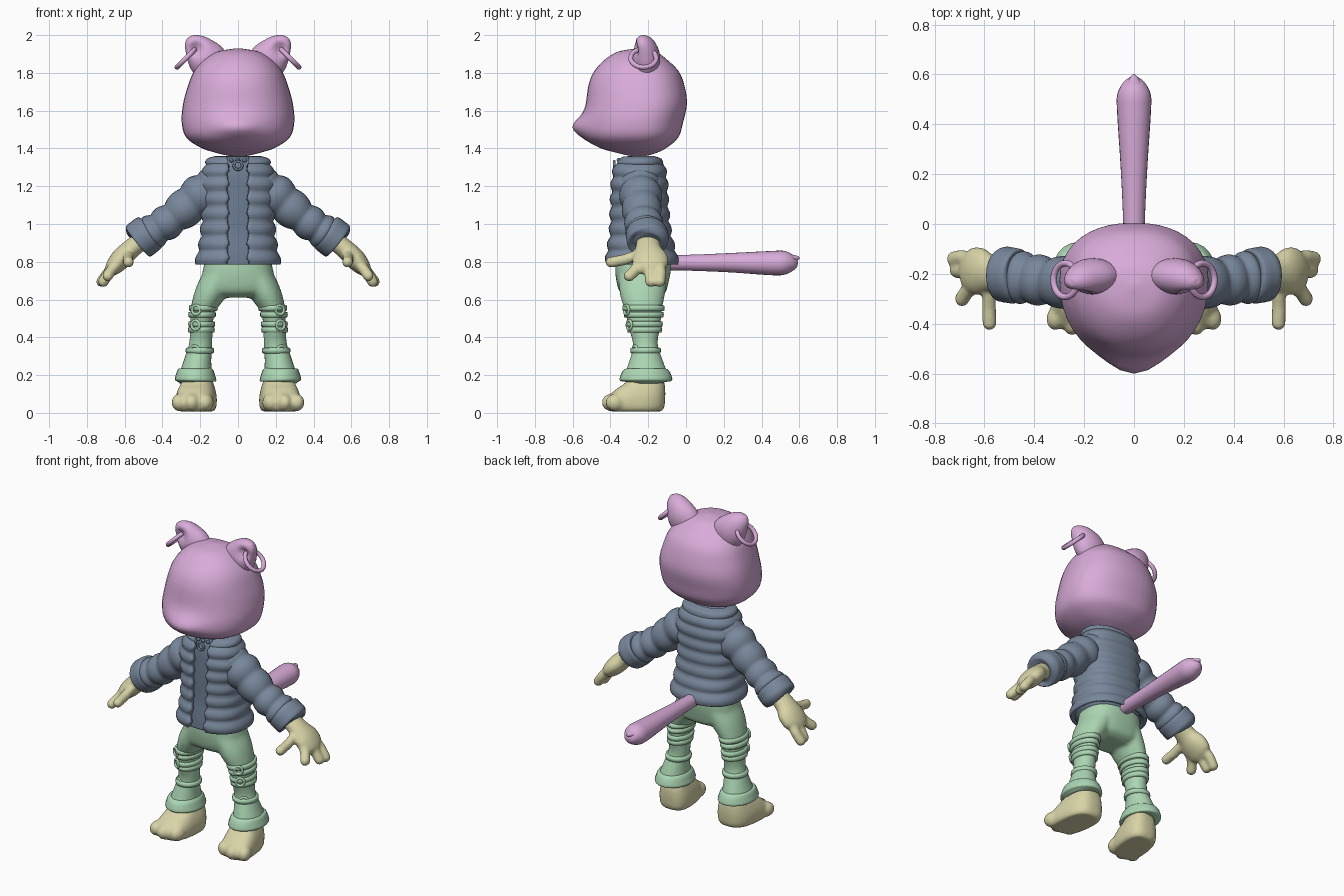
import bpy, bmesh, math
from mathutils import Vector

cube = bpy.data.objects.get("Cube")
if cube:
    bpy.data.objects.remove(cube)


def material(name, rgb):
    m = bpy.data.materials.new(name)
    m.use_nodes = True
    m.diffuse_color = (*rgb, 1)
    m.node_tree.nodes["Principled BSDF"].inputs["Base Color"].default_value = (*rgb, 1)
    return m


PINK = material("pink", (0.69, 0.41, 0.69))
SLATE = material("slate blue", (0.19, 0.245, 0.33))
DARK = material("dark slate", (0.15, 0.2, 0.28))
GREEN = material("soft green", (0.41, 0.67, 0.45))
CREAM = material("cream", (0.685, 0.66, 0.39))


def spline(rows, n=6):
    """Smooth in-between rows through the given rows."""
    out = []
    for i in range(len(rows) - 1):
        p = [rows[max(0, min(len(rows) - 1, i + k))] for k in (-1, 0, 1, 2)]
        for s in range(n):
            t = s / n
            out.append(tuple(
                b + 0.5 * t * (c - a + t * (2 * a - 5 * b + 4 * c - d + t * (3 * (b - c) + d - a)))
                for a, b, c, d in zip(*p)))
    return out + [rows[-1]]


def loft(bm, rings, closed=True):
    loops = [[bm.verts.new(p) for p in r] for r in rings]
    n = len(loops[0])
    for a, b in zip(loops, loops[1:]):
        for i in range(n if closed else n - 1):
            j = (i + 1) % n
            bm.faces.new((a[i], a[j], b[j], b[i]))
    if closed:
        bm.faces.new(loops[0][::-1])
        bm.faces.new(loops[-1])


def tube(bm, rows, ref=(0, 1, 0), n=6, puff=0, puffs=1):
    """Rows are x, y, z, radius along ref, radius across it."""
    rows = spline(rows, n)
    rings = []
    for k, r in enumerate(rows):
        lo, hi = rows[max(k - 1, 0)], rows[min(k + 1, len(rows) - 1)]
        t = (Vector(hi[:3]) - Vector(lo[:3])).normalized()
        u = Vector(ref)
        u = (u - t * u.dot(t)).normalized()
        v = t.cross(u)
        e = puff * abs(math.sin(math.pi * puffs * k / (len(rows) - 1)))
        rings.append([Vector(r[:3]) + u * (r[3] + e) * math.cos(a) + v * (r[4] + e) * math.sin(a)
                      for a in (math.tau * i / 24 for i in range(24))])
    loft(bm, rings)


def stack(bm, rows, cx=0, power=2.2, bias=0.5, puff=0, gap=0, n=6, seg=40):
    """Rows are z, half width, back y, front y."""
    rings = []
    for z, w, yb, yf in spline(rows, n):
        e = puff * abs(math.sin(math.pi * z / 0.078))
        ym = yb * (1 - bias) + yf * bias
        g = 0
        if gap:
            g = math.asin(min(0.9, ((gap + 0.006 * math.cos(z * 80)) / w) ** (power / 2)))
        ring = []
        for i in range(seg):
            a = -math.pi / 2 + g + (math.tau - 2 * g) * i / (seg - 1 if gap else seg)
            c, s = math.cos(a), math.sin(a)
            c = math.copysign(abs(c) ** (2 / power), c)
            s = math.copysign(abs(s) ** (2 / power), s)
            depth = (yb - ym if s > 0 else ym - yf) + e
            ring.append((cx + (w + e) * c, ym + depth * s, z))
        rings.append(ring)
    loft(bm, rings, not gap)


def ball(bm, at, size):
    made = bmesh.ops.create_uvsphere(bm, u_segments=16, v_segments=10, radius=1)["verts"]
    for v in made:
        v.co = Vector(at) + Vector(c * s for c, s in zip(v.co, size))


def finish(name, bm, mat, mirror=False, fuse=0):
    bmesh.ops.recalc_face_normals(bm, faces=bm.faces)
    mesh = bpy.data.meshes.new(name)
    bm.to_mesh(mesh)
    bm.free()
    mesh.materials.append(mat)
    for p in mesh.polygons:
        p.use_smooth = True
    ob = bpy.data.objects.new(name, mesh)
    bpy.context.collection.objects.link(ob)
    if mirror:
        ob.modifiers.new("mirror", "MIRROR").use_mirror_merge = False
    if fuse:
        r = ob.modifiers.new("fuse", "REMESH")
        r.mode, r.voxel_size, r.use_smooth_shade = "VOXEL", fuse, True
        s = ob.modifiers.new("soften", "SMOOTH")
        s.factor, s.iterations = 0.5, 4
    return ob


def ring(name, at, radius, thick, mat, rot, mirror=False):
    bpy.ops.mesh.primitive_torus_add(major_radius=radius, minor_radius=thick,
                                     major_segments=28, minor_segments=10)
    ob = bpy.context.object
    ob.name = name
    bpy.ops.object.shade_smooth()
    ob.data.materials.append(mat)
    for v in ob.data.vertices:
        p = Vector(v.co)
        p.rotate(rot)
        v.co = p + Vector(at)
    if mirror:
        ob.modifiers.new("mirror", "MIRROR").use_mirror_merge = False


def euler(x, y, z):
    from mathutils import Euler
    return Euler((x, y, z))


# Head with a soft snout
bm = bmesh.new()
stack(bm, [(1.355, .02, -.23, -.27), (1.375, .11, -.16, -.36), (1.405, .2, -.1, -.46),
           (1.46, .275, -.04, -.535), (1.54, .298, -.015, -.545), (1.64, .29, .005, -.53),
           (1.74, .262, -.01, -.515), (1.81, .232, -.04, -.485), (1.87, .18, -.1, -.43),
           (1.912, .11, -.16, -.36), (1.93, .01, -.24, -.26)], bias=0.4)
for v in bm.verts:
    if v.co.y < -0.3:
        v.co.y -= 0.055 * math.exp(-(v.co.x / 0.12) ** 2 - ((v.co.z - 1.515) / 0.055) ** 2)
finish("head", bm, PINK)

# Ears, hollowed toward the front, with hoops
bm = bmesh.new()
tube(bm, [(.12, -.21, 1.82, .065, .1), (.17, -.21, 1.88, .073, .1), (.21, -.22, 1.93, .065, .078),
          (.24, -.23, 1.965, .045, .052), (.255, -.235, 1.985, .02, .025), (.258, -.236, 1.99, .003, .003)])
for v in bm.verts:
    d = v.co - Vector((.225, -.29, 1.925))
    v.co.y += 0.04 * math.exp(-d.length_squared / 0.0014)
finish("ears", bm, PINK, mirror=True)
ring("ear_hoops", (.275, -.225, 1.878), .068, .013, PINK, euler(0, math.pi / 4, 0), True)

# Quilted open jacket
body = [(.785, .222, -.045, -.42), (.85, .205, -.06, -.415), (.95, .19, -.085, -.4),
        (1.08, .185, -.1, -.395), (1.19, .195, -.105, -.39), (1.26, .185, -.11, -.385),
        (1.31, .165, -.125, -.37), (1.345, .145, -.15, -.345), (1.358, .11, -.18, -.32)]
bm = bmesh.new()
stack(bm, body, power=2.4, puff=0.014, gap=0.052, n=8, seg=56)
jacket = finish("jacket", bm, SLATE)
wall = jacket.modifiers.new("thickness", "SOLIDIFY")
wall.thickness, wall.offset = 0.03, -1

# Shirt, collar band, zip pull
bm = bmesh.new()
stack(bm, [(z, w - .025, b - .025, f + .018) for z, w, b, f in body], power=2.4)
finish("shirt", bm, DARK)
bm = bmesh.new()
stack(bm, [(1.29, .12, -.13, -.35), (1.315, .17, -.12, -.37), (1.345, .165, -.13, -.355),
           (1.36, .12, -.17, -.31)], gap=0.05)
finish("collar", bm, SLATE)
ring("zip_pull", (0, -.38, 1.31), .022, .007, DARK, euler(math.pi / 2, 0, 0))
bm = bmesh.new()
for x in (-.035, 0, .035):
    ball(bm, (x, -.355, 1.338), (.012, .012, .012))
finish("neck_studs", bm, DARK)

# Puffy sleeves and thick cuffs
bm = bmesh.new()
tube(bm, [(.1, -.245, 1.22, .095, .085), (.2, -.24, 1.15, .1, .1), (.34, -.23, 1.035, .088, .082),
          (.45, -.215, .96, .093, .08), (.5, -.21, .93, .09, .08)], n=12, puff=0.014, puffs=6)
tube(bm, [(.455, -.21, .965, .075, .07), (.465, -.21, .957, .107, .1), (.5, -.205, .93, .112, .105),
          (.53, -.2, .907, .107, .1), (.538, -.2, .9, .07, .065)])
finish("sleeves", bm, SLATE, mirror=True)

# Hands
bm = bmesh.new()
tube(bm, [(.5, -.2, .92, .06, .05), (.57, -.2, .865, .07, .052), (.62, -.19, .815, .095, .055),
          (.66, -.185, .77, .085, .045), (.68, -.18, .745, .04, .03)])
for path in ([(.64, -.145, .8), (.69, -.135, .74), (.722, -.14, .695)],
             [(.64, -.19, .8), (.685, -.19, .74), (.712, -.185, .695)],
             [(.63, -.24, .8), (.67, -.27, .755), (.69, -.3, .725)],
             [(.58, -.24, .84), (.582, -.33, .81), (.58, -.395, .798)]):
    for a, b in zip(path, path[1:]):
        for k in range(6):
            p = Vector(a).lerp(Vector(b), k / 5)
            ball(bm, p, (.029, .032, .029))
finish("hands", bm, CREAM, mirror=True, fuse=0.009)

# Trousers: hips and tapering legs
leg = [(.1, -.23, .72, .13, .085), (.15, -.23, .63, .12, .08), (.185, -.225, .55, .1, .065),
       (.193, -.22, .46, .085, .06), (.198, -.215, .36, .066, .062), (.212, -.212, .28, .088, .072),
       (.225, -.21, .19, .12, .09)]
bm = bmesh.new()
stack(bm, [(.85, .165, -.08, -.37), (.76, .185, -.08, -.375), (.68, .2, -.095, -.365),
           (.635, .18, -.11, -.345), (.61, .12, -.15, -.3)], power=2.5)
for side in (1, -1):
    tube(bm, [(side * r[0], *r[1:]) for r in leg])
finish("trousers", bm, GREEN, fuse=0.012)

# Trouser cuffs and leg straps
bm = bmesh.new()
tube(bm, [(.225, -.212, .165, .09, .07), (.225, -.212, .17, .136, .108), (.224, -.212, .2, .134, .104),
          (.222, -.212, .23, .115, .092), (.222, -.212, .238, .08, .07)])
finish("trouser_cuffs", bm, GREEN, mirror=True)
bm = bmesh.new()
samples = spline(leg, 20)
for z in (.555, .52, .47, .44, .33):
    x, y, _, a, b = min(samples, key=lambda r: abs(r[2] - z))
    tube(bm, [(x, y, z + h, a + e, b + e) for h, e in
              ((-.015, -.01), (-.013, .009), (.013, .009), (.015, -.01))], n=2)
finish("leg_straps", bm, GREEN, mirror=True)

# Strap buckles and waist buttons
for z, x, y in ((.545, .222, -.315), (.465, .225, -.3), (.33, .23, -.27)):
    ring("strap_buckle", (x, y, z), .024, .008, GREEN, euler(math.pi / 2, 0, .5), True)
bm = bmesh.new()
for x, r in ((0, .017), (-.05, .009), (.05, .009)):
    ball(bm, (x, -.376, .808), (r, .01, r))
finish("waist_buttons", bm, GREEN)

# Feet with blunt toes, turned outward
bm = bmesh.new()
stack(bm, [(.008, .09, -.13, -.4), (.03, .103, -.115, -.42), (.08, .105, -.11, -.415),
           (.125, .095, -.11, -.37), (.16, .082, -.115, -.32), (.2, .07, -.13, -.29)],
      cx=.22, power=2.8)
for x, y in ((.155, -.375), (.225, -.395), (.295, -.375)):
    ball(bm, (x, y, .055), (.042, .052, .047))
for v in bm.verts:
    v.co.x += 0.12 * (-0.25 - v.co.y)
finish("feet", bm, CREAM, mirror=True, fuse=0.011)

# Tail with a small upturned tip
bm = bmesh.new()
tube(bm, [(0, -.12, .795, .042, .04), (0, .05, .795, .045, .043), (0, .25, .795, .055, .052),
          (0, .45, .793, .068, .064), (0, .52, .795, .067, .063), (0, .565, .798, .045, .043),
          (0, .585, .803, .02, .02), (0, .59, .805, .004, .004)], ref=(1, 0, 0))
tube(bm, [(0, .52, .82, .04, .03), (0, .56, .817, .032, .022), (0, .59, .82, .014, .012),
          (0, .6, .823, .003, .003)], ref=(1, 0, 0))
finish("tail", bm, PINK)
